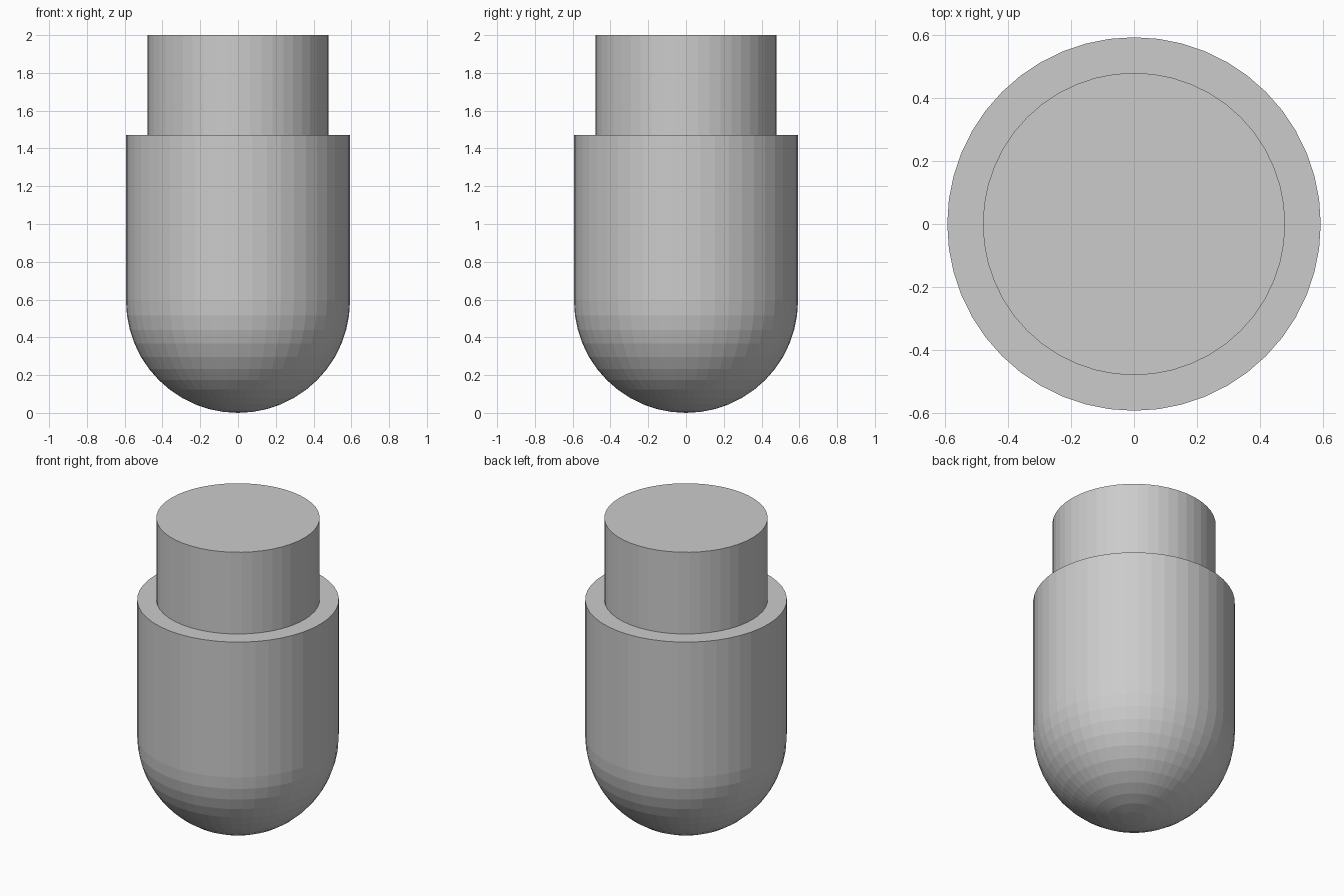
import bpy
import bmesh
from math import sin, cos, pi

cube = bpy.data.objects.get("Cube")
if cube:
    bpy.data.objects.remove(cube, do_unlink=True)

SIDES = 48
RINGS = 12
BODY_R, NECK_R = 0.593, 0.48
SHOULDER_Z, TOP_Z = 1.47, 2.0

grey = bpy.data.materials.new("plain grey")
grey.use_nodes = True
colour = (0.6, 0.6, 0.6, 1)
grey.diffuse_color = colour
grey.node_tree.nodes["Principled BSDF"].inputs["Base Color"].default_value = colour


def lathe(name, profile):
    """Turn a (radius, height) profile around z; a zero radius becomes a pole."""
    bm = bmesh.new()
    rows = []
    for r, z in profile:
        if r == 0:
            rows.append([bm.verts.new((0, 0, z))] * SIDES)
        else:
            rows.append([bm.verts.new((r * cos(2 * pi * i / SIDES),
                                       r * sin(2 * pi * i / SIDES), z))
                         for i in range(SIDES)])
    for low, high in zip(rows, rows[1:]):
        for i in range(SIDES):
            j = (i + 1) % SIDES
            corners = dict.fromkeys((low[i], low[j], high[j], high[i]))
            bm.faces.new(list(corners))
    # Flat top cap
    if profile[-1][0] > 0:
        bm.faces.new(rows[-1])
    bmesh.ops.recalc_face_normals(bm, faces=bm.faces)
    mesh = bpy.data.meshes.new(name)
    bm.to_mesh(mesh)
    bm.free()
    mesh.materials.append(grey)
    obj = bpy.data.objects.new(name, mesh)
    bpy.context.collection.objects.link(obj)
    return obj


# One solid: round base, straight body, flat shoulder and narrower neck
dome = [(0, 0)]
for k in range(1, RINGS + 1):
    a = pi / 2 * k / RINGS
    dome.append((BODY_R * sin(a), BODY_R * (1 - cos(a))))
lathe("round_bottomed_body", dome + [(BODY_R, SHOULDER_Z), (NECK_R, SHOULDER_Z),
                                     (NECK_R, TOP_Z)])
